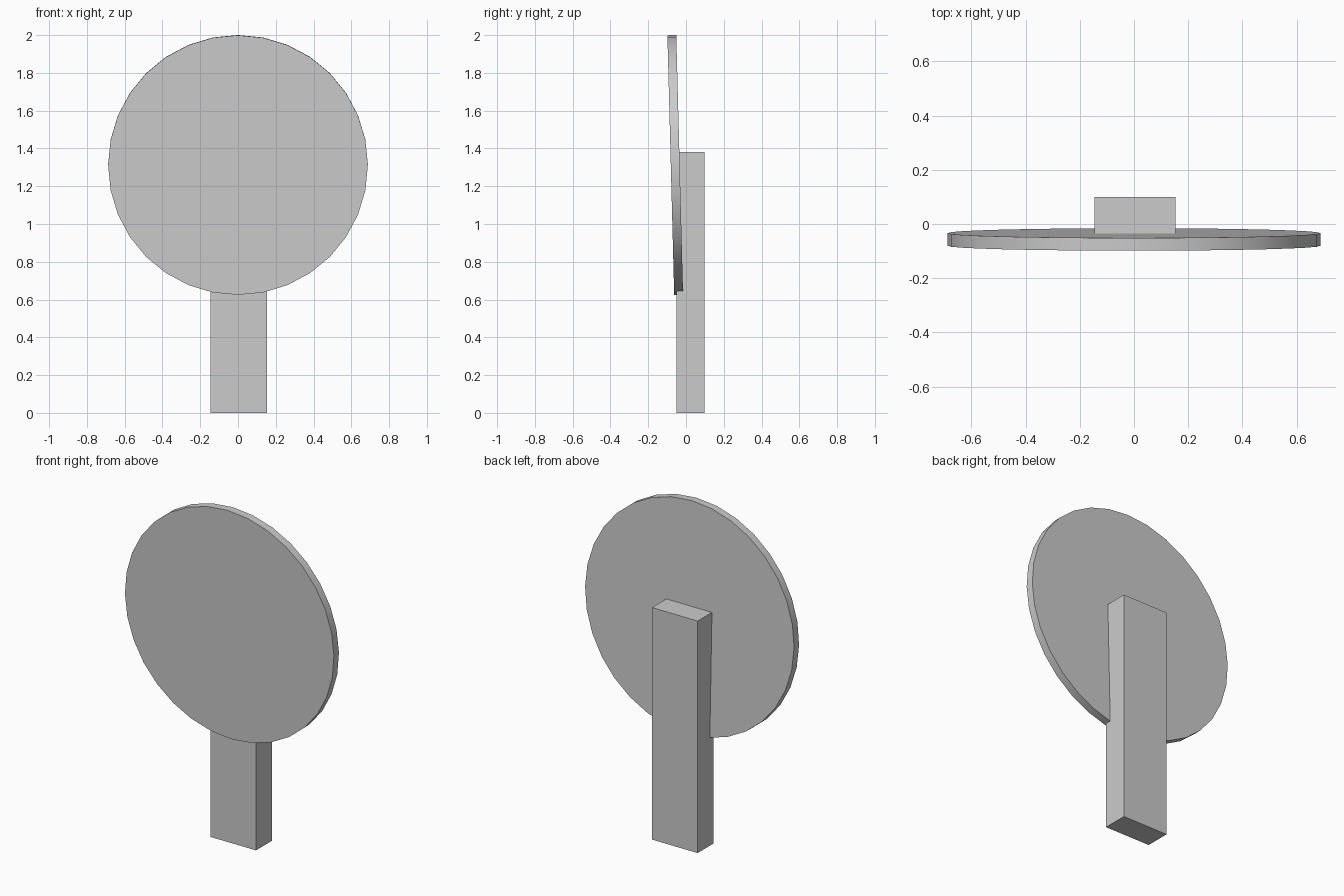
import bpy
from math import radians

if "Cube" in bpy.data.objects:
    bpy.data.objects.remove(bpy.data.objects["Cube"])

# Upright post
bpy.ops.mesh.primitive_cube_add(size=1, location=(0.004, 0.024, 0.69))
post = bpy.context.object
post.name = "post"
post.dimensions = (0.30, 0.15, 1.38)
bpy.ops.object.transform_apply(location=False, rotation=False, scale=True)

# Round panel, leaning slightly forward and sunk into the post front
bpy.ops.mesh.primitive_cylinder_add(
    vertices=32, radius=0.6875, depth=0.047,
    location=(0, -0.057, 1.3125), rotation=(radians(91.5), 0, 0))
panel = bpy.context.object
panel.name = "round_panel"
bpy.ops.object.shade_smooth_by_angle(angle=radians(30))
